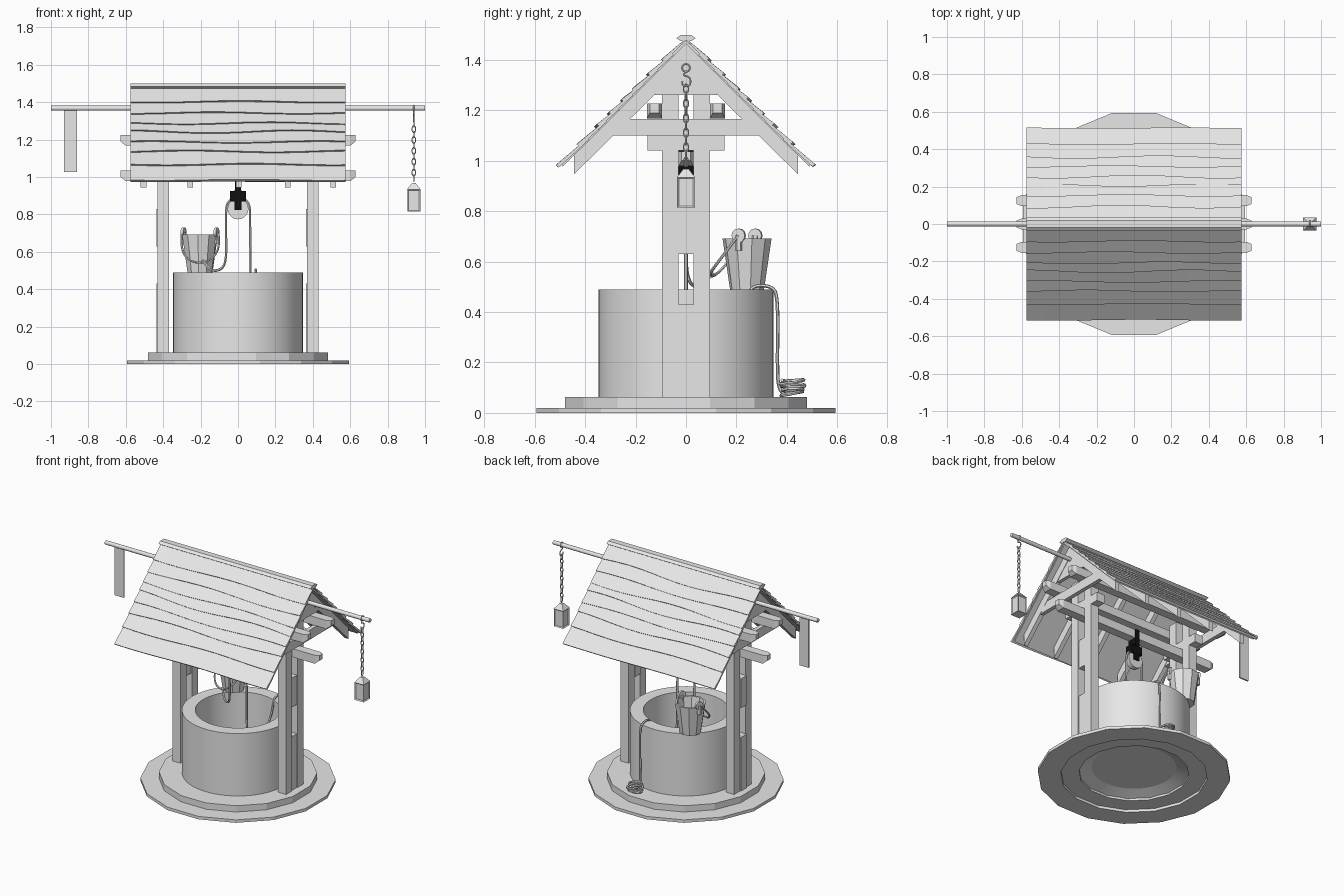
import bpy, bmesh, math, random
from mathutils import Vector, Matrix

random.seed(4)
if "Cube" in bpy.data.objects:
    bpy.data.objects.remove(bpy.data.objects["Cube"], do_unlink=True)


def material(name, value):
    m = bpy.data.materials.new(name)
    m.use_nodes = True
    m.diffuse_color = (value, value, value, 1)
    m.node_tree.nodes["Principled BSDF"].inputs["Base Color"].default_value = (value, value, value, 1)
    return m


GREY = material("pale grey", 0.8)
BLACK = material("iron black", 0.005)


def finish(name, bm, mat=GREY, smooth=False):
    bmesh.ops.recalc_face_normals(bm, faces=bm.faces)
    me = bpy.data.meshes.new(name)
    bm.to_mesh(me)
    bm.free()
    me.materials.append(mat)
    ob = bpy.data.objects.new(name, me)
    bpy.context.collection.objects.link(ob)
    if smooth:
        bpy.ops.object.select_all(action="DESELECT")
        ob.select_set(True)
        bpy.context.view_layer.objects.active = ob
        bpy.ops.object.shade_smooth_by_angle(angle=math.radians(40))
    return ob


def box(name, x, y, z, mat=GREY):
    bm = bmesh.new()
    size = [b - a for a, b in (x, y, z)]
    mid = [(a + b) / 2 for a, b in (x, y, z)]
    bmesh.ops.create_cube(bm, size=1, matrix=Matrix.Translation(mid) @ Matrix.Diagonal((*size, 1)))
    return finish(name, bm, mat)


def prism(name, outline, x0, x1):
    # a y-z outline pushed along x
    bm = bmesh.new()
    face = bm.faces.new([bm.verts.new((x0, y, z)) for y, z in outline])
    out = bmesh.ops.extrude_face_region(bm, geom=[face])
    bmesh.ops.translate(bm, vec=(x1 - x0, 0, 0), verts=[v for v in out["geom"] if isinstance(v, bmesh.types.BMVert)])
    return finish(name, bm)


def lathe(name, profile, sides, centre=(0, 0), turn=0.0, smooth=False):
    # a closed r-z profile turned around z
    bm = bmesh.new()
    rings = []
    for i in range(sides):
        a = turn + math.tau * i / sides
        rings.append([bm.verts.new((centre[0] + r * math.cos(a), centre[1] + r * math.sin(a), z)) for r, z in profile])
    n = len(profile)
    for i in range(sides):
        p, q = rings[i], rings[(i + 1) % sides]
        for j in range(n):
            k = (j + 1) % n
            bm.faces.new((p[j], q[j], q[k], p[k]))
    bmesh.ops.remove_doubles(bm, verts=bm.verts, dist=1e-5)
    return finish(name, bm, smooth=smooth)


def rod(name, p, q, radius, sides=12, mat=GREY):
    p, q = Vector(p), Vector(q)
    bm = bmesh.new()
    turn = (q - p).to_track_quat("Z", "Y").to_matrix().to_4x4()
    bmesh.ops.create_cone(bm, cap_ends=True, segments=sides, radius1=radius, radius2=radius,
                          depth=(q - p).length, matrix=Matrix.Translation((p + q) / 2) @ turn)
    return finish(name, bm, mat, True)


def rope(name, points, radius, cyclic=False, kind="NURBS"):
    cu = bpy.data.curves.new(name, "CURVE")
    cu.dimensions = "3D"
    cu.bevel_depth, cu.bevel_resolution, cu.use_fill_caps = radius, 1, True
    sp = cu.splines.new(kind)
    sp.points.add(len(points) - 1)
    for pt, co in zip(sp.points, points):
        pt.co = (*co, 1)
    sp.use_cyclic_u = cyclic
    if kind == "NURBS":
        sp.order_u, sp.use_endpoint_u, sp.resolution_u = 3, not cyclic, 6
    ob = bpy.data.objects.new(name + "_path", cu)
    bpy.context.collection.objects.link(ob)
    me = bpy.data.meshes.new_from_object(ob.evaluated_get(bpy.context.evaluated_depsgraph_get()))
    bpy.data.objects.remove(ob, do_unlink=True)
    bm = bmesh.new()
    bm.from_mesh(me)
    return finish(name, bm, smooth=True)


# Stepped base and well wall
lathe("lower_step", [(0.46, 0), (0.605, 0), (0.605, 0.02), (0.46, 0.02)], 16, turn=math.pi / 16)
lathe("upper_step", [(0.345, 0.018), (0.49, 0.018), (0.49, 0.063), (0.345, 0.063)], 16, turn=math.pi / 16)
lathe("well_wall", [(0.265, 0.06), (0.347, 0.03), (0.347, 0.49), (0.265, 0.49)], 64, smooth=True)
rod("well_floor", (0, 0, 0.06), (0, 0, 0.07), 0.268, 48)

# Paired posts with spacers, and the cross beams above them
for side, sx in (("right", -1), ("left", 1)):
    x = 0.4 * sx
    for end, sy in (("front", -1), ("back", 1)):
        box(f"{side}_{end}_post", (x - 0.03, x + 0.03), sorted((0.03 * sy, 0.095 * sy)), (0.063, 1.26))
    for part, low, high in (("lower", 0.063, 0.43), ("middle", 0.63, 0.83)):
        box(f"{side}_{part}_spacer", (x - 0.037, x + 0.025), (-0.03, 0.03), (low, high))
    box(f"{side}_cross_beam", (x - 0.03, x + 0.03), (-0.152, 0.152), (1.04, 1.10))


def long_beam(name, y, z):
    # beam along x with ends tapered inwards and upwards
    bm = bmesh.new()
    rings = []
    for x, w, low in ((-0.628, 0.018, 0.022), (-0.6, 0.03, 0), (0.6, 0.03, 0), (0.628, 0.018, 0.022)):
        rings.append([bm.verts.new((x, y + a, z + b)) for a, b in ((-w, low), (w, low), (w, 0.058), (-w, 0.058))])
    for p, q in zip(rings, rings[1:]):
        for j in range(4):
            bm.faces.new((p[j], p[(j + 1) % 4], q[(j + 1) % 4], q[j]))
    bm.faces.new(rings[0])
    bm.faces.new(rings[-1])
    finish(name, bm)


long_beam("ridge_support_beam", 0, 0.978)
long_beam("front_purlin", -0.125, 1.168)
long_beam("back_purlin", 0.125, 1.168)

# Rafters, ties and apex gussets
for i, x in enumerate((-0.505, -0.255, 0.005, 0.265, 0.51)):
    for end, s in (("front", -1), ("back", 1)):
        prism(f"{end}_rafter_{i}", [(0, 1.465), (0.445 * s, 1.02), (0.445 * s, 0.945), (0, 1.385)], x - 0.015, x + 0.015)
    if i in (0, 4):
        prism(f"tie_{i}", [(-0.29, 1.10), (0.29, 1.10), (0.23, 1.165), (-0.23, 1.165)], x - 0.014, x + 0.014)
        prism(f"gusset_{i}", [(-0.125, 1.26), (0.125, 1.26), (0, 1.4)], x - 0.012, x + 0.012)

# Roof sheet, overlapping wavy boards and ridge cap
HALF = 0.575
COURSES = (1.49, 1.405, 1.345, 1.29, 1.245, 1.19, 1.14, 1.07, 0.985)
for end, s in (("front", -1), ("back", 1)):
    prism(f"{end}_roof_sheet", [(0, 1.478), (0.49 * s, 0.99), (0.49 * s, 0.975), (0, 1.463)], -HALF + 0.01, HALF - 0.01)
    for i, (top, low) in enumerate(zip(COURSES, COURSES[1:])):
        phase, wave = random.uniform(0, math.tau), random.uniform(0.004, 0.009)
        bm = bmesh.new()
        rows = []
        for k in range(13):
            x = -HALF + 2 * HALF * k / 12
            z = low + wave * math.sin(phase + x * 7) * (0.3 if i == 7 else 1)
            up = top + (0.02 if i else -0.005)
            # heights along the slope, with the lower edge lifted off the sheet
            line = ((1.480 - up, up), (1.499 - z, z), (1.487 - z, z - 0.010), (1.474 - up, up - 0.006))
            rows.append([bm.verts.new((x, s * max(y, 0), h)) for y, h in line])
        for p, q in zip(rows, rows[1:]):
            for j in range(4):
                bm.faces.new((p[j], p[(j + 1) % 4], q[(j + 1) % 4], q[j]))
        bm.faces.new(rows[0])
        bm.faces.new(rows[-1])
        finish(f"{end}_roof_board_{i}", bm)
prism("ridge_cap", [(-0.038, 1.485), (-0.02, 1.499), (0.02, 1.499), (0.038, 1.485), (0.02, 1.474), (-0.02, 1.474)], -HALF, HALF)

# Long pole with hanging sign board
rod("long_pole", (-1, 0, 1.368), (1, 0, 1.368), 0.0135)
box("sign_board", (-0.93, -0.86), (-0.005, 0.005), (1.028, 1.358))

# Hook, chain and lantern
LX = 0.94
ring = [(math.cos(a * math.tau / 12), math.sin(a * math.tau / 12)) for a in range(12)]
rope("pole_ring", [(LX, 0.016 * c, 1.368 + 0.016 * s) for c, s in ring], 0.004, True)
rope("chain_hook", [(LX, 0, 1.352), (LX, -0.018, 1.338), (LX, 0.018, 1.333), (LX, 0.018, 1.295),
                    (LX, -0.018, 1.295), (LX, -0.014, 1.315)], 0.004)
for i in range(11):
    z = 1.285 - i * 0.029
    across = [(0.010 * c, 0.019 * s) for c, s in ring]
    rope(f"chain_link_{i}", [(LX + (a if i % 2 else 0), 0 if i % 2 else a, z + b) for a, b in across], 0.003, True)

bm = bmesh.new()
bmesh.ops.create_cube(bm, size=1, matrix=Matrix.Translation((LX, 0, 0.875)) @ Matrix.Diagonal((0.07, 0.07, 0.12, 1)))
walls = [f for f in bm.faces if abs(f.normal.z) < 0.5]
bmesh.ops.inset_individual(bm, faces=walls, thickness=0.009, depth=-0.006)
finish("lantern_body", bm)
lathe("lantern_roof", [(0, 0.934), (0.051, 0.934), (0.014, 0.968), (0, 0.968)], 4, (LX, 0), math.pi / 4)

# Pulley block and wheel
for s in (-1, 1):
    box(f"pulley_cheek_{s}", (-0.02, 0.02), sorted((0.02 * s, 0.028 * s)), (0.825, 0.93), BLACK)
box("pulley_block", (-0.042, 0.042), (-0.03, 0.03), (0.868, 0.925), BLACK)
box("pulley_stem", (-0.016, 0.016), (-0.034, 0.034), (0.92, 1.04), BLACK)
rod("pulley_wheel", (0, -0.016, 0.83), (0, 0.016, 0.83), 0.056, 20)

# Ropes: bucket side, well side, over the rim, coil on the step
over = [(0.064 * math.cos(a), 0, 0.83 + 0.064 * math.sin(a)) for a in (math.pi * k / 8 for k in range(9))]
rope("bucket_rope", over + [(-0.064, 0, 0.7), (-0.062, 0, 0.56), (-0.085, 0.02, 0.505), (-0.15, 0.06, 0.495),
                            (-0.19, 0.105, 0.555)], 0.007)
rope("well_rope", [over[0], (0.066, 0, 0.6), (0.066, 0, 0.35), (0.07, 0.03, 0.25), (0.08, 0.15, 0.26), (0.09, 0.24, 0.40),
                   (0.095, 0.25, 0.505), (0.095, 0.34, 0.505), (0.095, 0.365, 0.46), (0.092, 0.362, 0.2),
                   (0.09, 0.365, 0.09), (0.09, 0.39, 0.073)], 0.007)
coil = []
for k in range(49):
    a, r = k * math.tau / 12 - 1.6, 0.045 + 0.006 * math.sin(k * 0.9)
    coil.append((0.09 + r * math.cos(a), 0.422 + r * math.sin(a), 0.073 + 0.06 * k / 48 + 0.005 * math.sin(a * 1.3)))
rope("rope_coil", coil, 0.007)

# Bucket on the rim, with ears and drooping handle
BX, BY = -0.203, 0.242
lathe("bucket", [(0, 0.49), (0.068, 0.49), (0.098, 0.692), (0.086, 0.692), (0.06, 0.51), (0, 0.51)], 10, (BX, BY), 0.2)
ears = []
for side, s in (("right", -1), ("left", 1)):
    c = Vector((BX + s * 0.088, BY - s * 0.033, 0.703))
    out = Vector((s * 0.94, -s * 0.35, 0)) * 0.007
    rod(f"bucket_{side}_ear", c - out, c + out, 0.028)
    rod(f"bucket_{side}_ear_stem", c - Vector((0, 0, 0.06)), c, 0.014, 6)
    ears.append(c + out * 1.3)
a, b = ears
rope("bucket_handle", [a, a + Vector((-0.01, -0.09, -0.08)), a + Vector((0.04, -0.16, -0.16)),
                       b + Vector((-0.05, -0.12, -0.16)), b + Vector((0.015, -0.06, -0.08)), b], 0.006)
